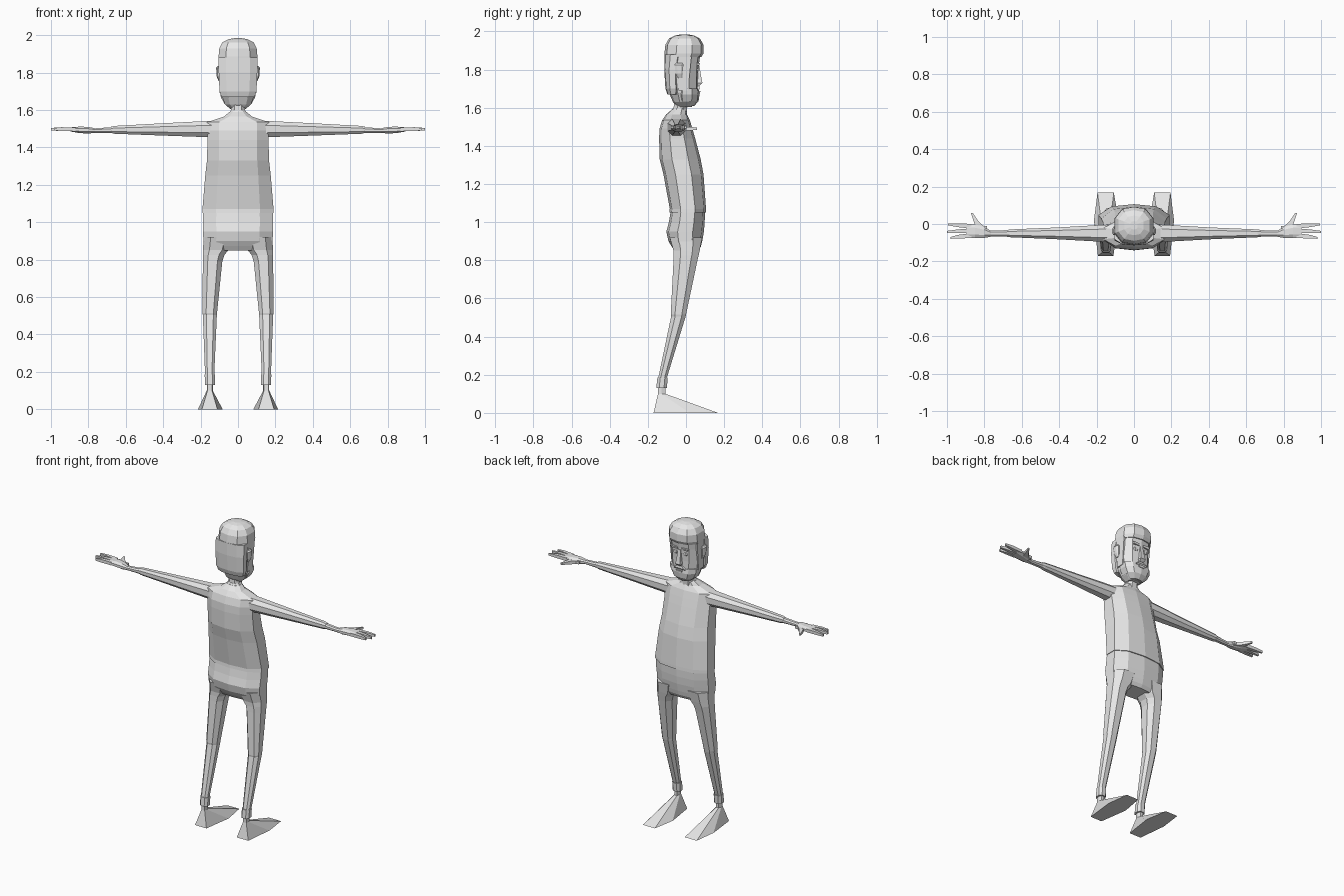
import bpy, bmesh, math
from mathutils import Vector

grey = bpy.data.materials.new("light_grey")
grey.diffuse_color = (0.8, 0.8, 0.8, 1)

# Cross-sections on a unit square, as points around the outline
TEN = [(1, -.4), (1, .4), (.62, .88), (0, 1), (-.62, .88),
       (-1, .4), (-1, -.4), (-.62, -.88), (0, -1), (.62, -.88)]
EIGHT = [(1, -.45), (1, .45), (.5, 1), (-.5, 1),
         (-1, .45), (-1, -.45), (-.5, -1), (.5, -1)]
FOUR = [(1, -1), (1, 1), (-1, 1), (-1, -1)]


def loft(name, rings, caps=True):
    """Skin a list of equal point rings."""
    bm = bmesh.new()
    rows = [[bm.verts.new(p) for p in ring] for ring in rings]
    n = len(rows[0])
    for a, b in zip(rows, rows[1:]):
        for i in range(n):
            j = (i + 1) % n
            bm.faces.new((a[i], a[j], b[j], b[i]))
    if caps:
        bm.faces.new(rows[0])
        bm.faces.new(rows[-1])
    bmesh.ops.recalc_face_normals(bm, faces=bm.faces)
    mesh = bpy.data.meshes.new(name)
    bm.to_mesh(mesh)
    bm.free()
    mesh.materials.append(grey)
    ob = bpy.data.objects.new(name, mesh)
    bpy.context.collection.objects.link(ob)
    return ob


def upright(name, rows, shape=TEN):
    """Rows of (z, x_low, x_high, y_back, y_front)."""
    return loft(name, [[Vector(((x0 + x1) / 2 + u * (x1 - x0) / 2,
                                (y0 + y1) / 2 + v * (y1 - y0) / 2, z))
                        for u, v in shape] for z, x0, x1, y0, y1 in rows])


def centred(name, rows, shape=TEN):
    """Rows of (z, half_width, y_back, y_front)."""
    return upright(name, [(z, -w, w, a, b) for z, w, a, b in rows], shape)


def sideways(name, rows, shape=EIGHT):
    """Rows of (x, y, z, half_depth, half_height)."""
    return loft(name, [[Vector((x, y + u * d, z + v * h)) for u, v in shape]
                       for x, y, z, d, h in rows])


def mirrored(ob):
    """Add the opposite side across x = 0."""
    ob.modifiers.new("mirror", 'MIRROR')
    return ob


# Torso
centred("shirt", [
    (1.05, .191, -.087, .106), (1.07, .190, -.085, .105),
    (1.25, .175, -.118, .092), (1.33, .166, -.138, .077),
    (1.44, .163, -.141, .048), (1.49, .164, -.139, .034),
    (1.535, .165, -.125, .020), (1.565, .075, -.105, .005),
    (1.59, .045, -.075, .0)])
centred("trousers_seat", [
    (1.07, .187, -.078, .100), (1.0, .188, -.090, .098),
    (.95, .187, -.103, .094), (.90, .185, -.092, .085),
    (.872, .182, -.075, .078), (.85, .165, -.06, .065)])
centred("shirt_collar", [(1.56, .06, -.09, .006), (1.60, .038, -.068, .0)])
centred("neck", [(1.56, .037, -.068, .004), (1.66, .037, -.06, .01)], EIGHT)

# Legs
mirrored(upright("trouser_leg", [
    (.92, .03, .184, -.085, .085), (.852, .05, .187, -.066, .072),
    (.825, .073, .188, -.065, .066), (.79, .084, .188, -.066, .058),
    (.515, .112, .190, -.080, .0), (.505, .113, .188, -.078, -.002),
    (.185, .127, .176, -.145, -.1)], EIGHT))
mirrored(upright("trouser_cuff", [
    (.185, .123, .178, -.150, -.096), (.13, .123, .177, -.156, -.1)], EIGHT))

# Shoes: slim ankle spreading to a long wide sole
ankle = [(.139, -.147), (.163, -.147), (.167, -.128),
         (.16, -.108), (.142, -.108), (.135, -.128)]
sole = [(.11, -.17), (.193, -.17), (.214, .02),
        (.195, .168), (.108, .168), (.082, .02)]
mirrored(loft("shoe", [[Vector((x, y, .15)) for x, y in ankle],
                       [Vector((x, y, .10)) for x, y in ankle],
                       [Vector((x, y, .0)) for x, y in sole]]))

# Arms
mirrored(sideways("sleeve", [
    (.13, -.05, 1.498, .047, .045), (.17, -.05, 1.498, .045, .043),
    (.42, -.05, 1.496, .031, .032), (.66, -.05, 1.494, .021, .021),
    (.68, -.05, 1.494, .018, .016)]))
mirrored(sideways("forearm_and_palm", [
    (.66, -.05, 1.493, .018, .016), (.765, -.052, 1.49, .016, .012),
    (.80, -.045, 1.492, .029, .018), (.85, -.038, 1.494, .036, .017),
    (.895, -.037, 1.496, .038, .011)]))
for finger, y0, y1, tip in (("index", -.012, -.002, .995),
                            ("middle", -.036, -.042, 1.0),
                            ("ring", -.062, -.074, .98)):
    mirrored(sideways(finger + "_finger", [
        (.87, y0, 1.496, .0125, .010), (.94, (y0 + y1) / 2, 1.498, .010, .010),
        (tip, y1, 1.497, .005, .007)], FOUR))
mirrored(upright("thumb", [
    (1.482, .785, .835, -.04, -.01), (1.50, .785, .835, -.04, -.01)], FOUR))
# Thumb tip reaches forward from the palm
mirrored(loft("thumb_tip", [
    [Vector((x + u * w, y, 1.49 + v * h)) for u, v in FOUR]
    for x, y, w, h in ((.815, -.025, .026, .011), (.845, .015, .013, .010),
                       (.866, .058, .005, .006))]))

# Head
centred("head", [
    (1.605, .04, -.05, .03), (1.63, .07, -.068, .052),
    (1.68, .088, -.09, .064), (1.75, .095, -.10, .064),
    (1.83, .098, -.105, .068), (1.90, .098, -.10, .078)])
centred("hair_crown", [
    (1.865, .102, -.113, .080), (1.885, .104, -.113, .092),
    (1.93, .100, -.108, .092), (1.962, .083, -.09, .074),
    (1.978, .052, -.06, .045), (1.984, .02, -.03, .015)])
centred("hair_back", [
    (1.67, .088, -.098, -.035), (1.70, .099, -.108, -.03),
    (1.80, .103, -.114, -.03), (1.88, .103, -.113, -.01)])
centred("beard", [
    (1.608, .042, -.04, .042), (1.635, .074, -.055, .066),
    (1.67, .092, -.06, .071), (1.70, .096, -.05, .066)])
mirrored(upright("sideburn", [
    (1.69, .07, .098, -.04, .01), (1.88, .07, .102, -.04, .03)], FOUR))
mirrored(upright("ear", [
    (1.755, .09, .104, -.042, -.02), (1.78, .09, .114, -.055, -.016),
    (1.825, .09, .117, -.06, -.014), (1.835, .09, .110, -.052, -.02)], EIGHT))

# Face
centred("nose", [
    (1.715, .013, .05, .070), (1.73, .019, .05, .086),
    (1.745, .015, .05, .083), (1.82, .009, .05, .070)], FOUR)
centred("moustache", [
    (1.692, .040, .04, .066), (1.70, .036, .04, .073),
    (1.714, .018, .04, .070)], FOUR)
centred("lower_lip", [(1.675, .018, .05, .073), (1.688, .022, .05, .076)], FOUR)
mirrored(upright("eyebrow", [
    (1.822, .014, .058, .03, .070), (1.835, .014, .062, .03, .073)], FOUR))
mirrored(upright("eye", [
    (1.785, .020, .050, .03, .063), (1.795, .016, .054, .03, .066),
    (1.806, .020, .050, .03, .064)], EIGHT))
